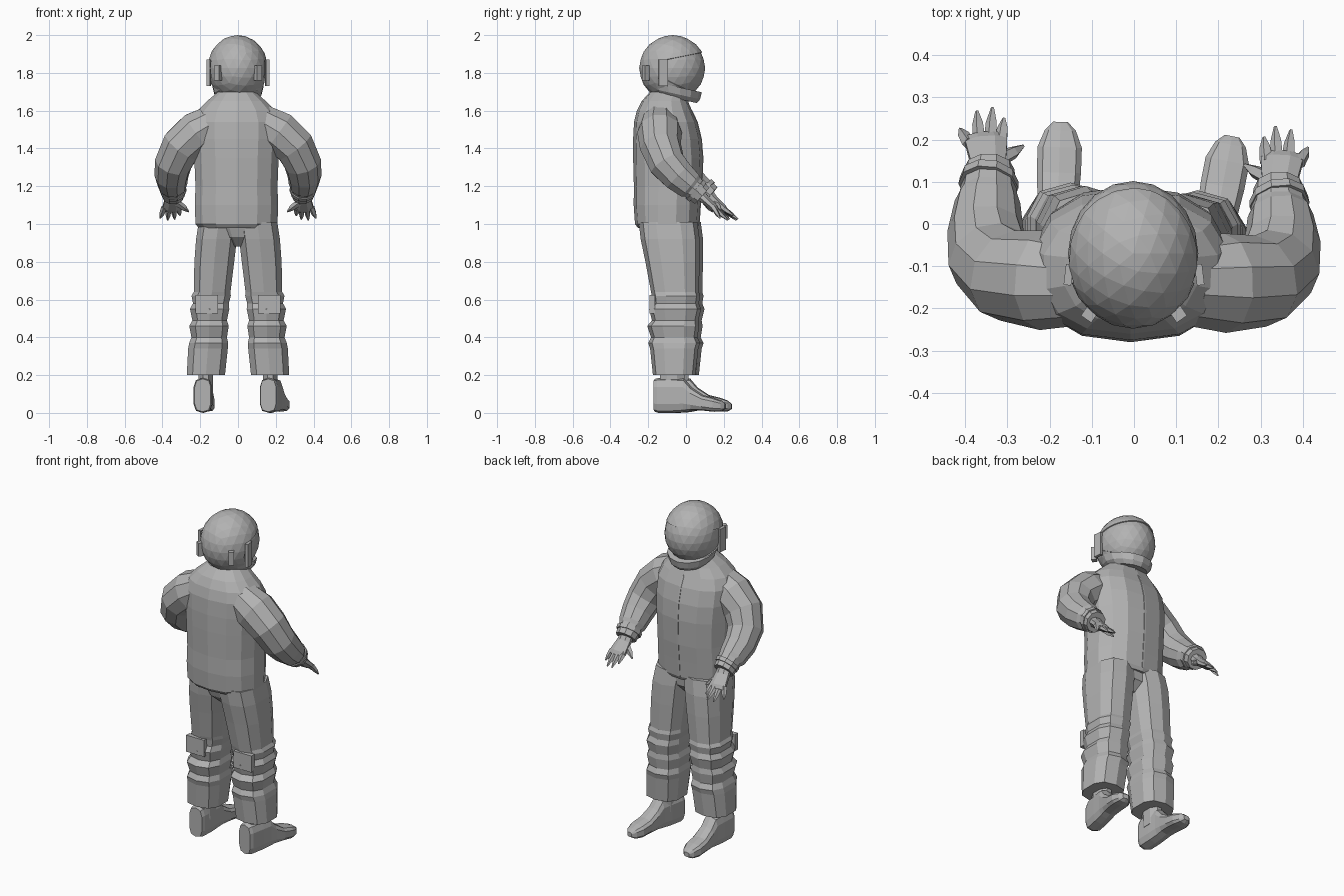
import bpy, bmesh, math
from mathutils import Vector, Matrix

if "Cube" in bpy.data.objects:
    bpy.data.objects.remove(bpy.data.objects["Cube"])

grey = bpy.data.materials.new("plain_grey")
grey.use_nodes = True
grey.diffuse_color = (0.45, 0.45, 0.45, 1)
bsdf = grey.node_tree.nodes["Principled BSDF"]
bsdf.inputs["Base Color"].default_value = (0.45, 0.45, 0.45, 1)
bsdf.inputs["Roughness"].default_value = 0.8

X, Y, Z = Vector((1, 0, 0)), Vector((0, 1, 0)), Vector((0, 0, 1))


def finish(name, bm):
    bmesh.ops.recalc_face_normals(bm, faces=bm.faces)
    mesh = bpy.data.meshes.new(name)
    bm.to_mesh(mesh)
    bm.free()
    mesh.materials.append(grey)
    obj = bpy.data.objects.new(name, mesh)
    bpy.context.collection.objects.link(obj)
    return obj


def loft(name, rings, ref=X, sides=10, power=1.0, axis=None):
    """Skin rings of (centre, radius along ref, radius across) into a closed tube."""
    bm = bmesh.new()
    loops = []
    for i, (c, ru, rv) in enumerate(rings):
        before, after = rings[max(i - 1, 0)][0], rings[min(i + 1, len(rings) - 1)][0]
        t = axis or (Vector(after) - Vector(before)).normalized()
        u = (ref - t * ref.dot(t)).normalized()
        v = t.cross(u)
        loop = []
        for k in range(sides):
            a = math.tau * (k + 0.5) / sides
            ca, sa = math.cos(a), math.sin(a)
            pu = math.copysign(abs(ca) ** power, ca) * ru
            pv = math.copysign(abs(sa) ** power, sa) * rv
            loop.append(bm.verts.new(Vector(c) + u * pu + v * pv))
        loops.append(loop)
    for a, b in zip(loops, loops[1:]):
        for k in range(sides):
            n = (k + 1) % sides
            bm.faces.new((a[k], a[n], b[n], b[k]))
    bm.faces.new(loops[0])
    bm.faces.new(loops[-1])
    return finish(name, bm)


def box(name, centre, size, turn=0.0):
    bm = bmesh.new()
    bmesh.ops.create_cube(bm, size=1, matrix=Matrix.Translation(centre)
                          @ Matrix.Rotation(turn, 4, 'Z') @ Matrix.Diagonal((*size, 1)))
    return finish(name, bm)


# Jacket body: height, half width, back y, front y
body = [(0.98, .205, -.255, .06), (1.0, .222, -.27, .07), (1.1, .225, -.277, .077),
        (1.2, .222, -.276, .085), (1.35, .228, -.28, .09), (1.45, .235, -.28, .082),
        (1.54, .235, -.275, .06), (1.6, .21, -.26, .032), (1.65, .16, -.235, .01),
        (1.7, .1, -.19, 0)]
loft("jacket_body", [((-.008, (b + f) / 2, z), w, (f - b) / 2) for z, w, b, f in body],
     sides=14, power=0.85, axis=Z)
loft("jacket_zip", [((-.005, f - .002, z), .008, .006) for z, w, b, f in body[1:8]],
     sides=4, axis=Z)

# Helmet shell with a face opening cut by three planes
centre = Vector((-.002, -.07, 1.825))
scale = Matrix.Translation(centre) @ Matrix.Diagonal((.16, .178, .175, 1))
planes = [(Vector((0, -.14, 1.8)), Y),
          (Vector((0, -.16, 1.86)), Vector((0, .2, -1)).normalized()),
          (Vector((0, -.16, 1.79)), Vector((0, .5, 1)).normalized())]
bm = bmesh.new()
bmesh.ops.create_icosphere(bm, subdivisions=3, radius=1, matrix=scale)
for point, normal in planes:
    bmesh.ops.bisect_plane(bm, geom=bm.verts[:] + bm.edges[:] + bm.faces[:],
                           plane_co=point, plane_no=normal)
opening = [f for f in bm.faces
           if all((f.calc_center_median() - p).dot(n) > 0 for p, n in planes)]
bmesh.ops.delete(bm, geom=opening, context='FACES')
shell = finish("helmet_shell", bm)
rim = shell.modifiers.new("thickness", 'SOLIDIFY')
rim.thickness = 0.012
rim.offset = -1

# Visor just inside the shell
bm = bmesh.new()
bmesh.ops.create_icosphere(bm, subdivisions=3, radius=.965, matrix=scale)
finish("visor", bm)

# Chin guard, neck and helmet fittings
tilt = Vector((0, .22, 1)).normalized()
loft("helmet_collar", [((0, -.055, 1.665), .105, .115), ((0, -.06, 1.69), .128, .138),
                       ((0, -.065, 1.73), .138, .152)], sides=14, axis=tilt)
loft("neck", [((0, -.09, 1.6), .1, .1), ((0, -.08, 1.72), .09, .1)], axis=Z)
for s, side in ((1, "left"), (-1, "right")):
    box(side + "_rear_clip", (s * .105, -.213, 1.8), (.03, .03, .08), s * .6)
    box(side + "_side_clip", (s * .155, -.12, 1.8), (.018, .05, .14), s * .12)

for s, side in ((1, "left"), (-1, "right")):
    dy = 0 if s > 0 else .045      # the right limbs reach further forward

    def at(x, y, z, shift=1.0):
        return (s * x, y + dy * shift, z)

    # Sleeve, bent at the elbow, with a cuff
    ref = Vector((s * .6, .6, .55)).normalized()
    sleeve = [(.12, -.14, 1.54, .1), (.215, -.14, 1.485, .118), (.3, -.135, 1.41, .11),
              (.343, -.10, 1.32, .1), (.352, -.04, 1.255, .09), (.347, .02, 1.205, .078),
              (.345, .035, 1.195, .068), (.343, .085, 1.15, .06)]
    last = len(sleeve) - 1
    loft(side + "_sleeve", [(at(x, y, z, i / last), r, r)
                            for i, (x, y, z, r) in enumerate(sleeve)], ref, 10)
    loft(side + "_cuff", [(at(.345, .045, 1.185), .074, .07),
                          (at(.343, .062, 1.17), .072, .068)], ref, 10)

    # Hand: flat palm, four spread fingers and a thumb
    loft(side + "_palm", [(at(.343, .07, 1.16), .04, .035), (at(.345, .1, 1.13), .045, .026),
                          (at(.35, .15, 1.085), .054, .022), (at(.352, .165, 1.07), .045, .014)],
         X, 8)
    tips = [(.308, .205, 1.045), (.335, .23, 1.025), (.372, .222, 1.02), (.412, .18, 1.03)]
    for n, tip in enumerate(tips):
        base = Vector(at(.315 + n * .025, .145, 1.088))
        end = Vector(at(*tip))
        loft(f"{side}_finger_{n + 1}", [(base, .017, .016), (base.lerp(end, .6), .014, .012),
                                        (end, .004, .004)], X, 5)
    loft(side + "_thumb", [(at(.325, .105, 1.115), .02, .02), (at(.285, .125, 1.085), .016, .016),
                           (at(.262, .14, 1.065), .004, .004)], Y, 5)

    # Trouser leg with knee and shin folds: height, inner x, outer x, back y, front y
    leg = [(.2, .065, .275, -.175, .05), (.34, .05, .268, -.19, .065),
           (.37, .048, .262, -.2, .075), (.4, .055, .25, -.185, .06),
           (.46, .045, .262, -.205, .07), (.49, .055, .245, -.18, .065),
           (.55, .042, .258, -.195, .08), (.58, .045, .242, -.175, .068),
           (.62, .034, .25, -.18, .075), (.64, .036, .238, -.185, .068),
           (.8, .016, .235, -.215, .072), (.92, .002, .226, -.24, .072),
           (1.01, -.01, .212, -.25, .06)]
    loft(side + "_trouser_leg",
         [(at((i + o) / 2, (b + f) / 2, z, .4), (o - i) / 2, (f - b) / 2)
          for z, i, o, b, f in leg], sides=10, power=0.75, axis=Z)
    # Knee patch on the back of the leg
    box(side + "_leg_pocket", at(.165, -.178, .575, .4), (.12, .03, .1))

    # Boot lofted from heel to toe: distance, half width, sole height, top height
    boot = [(0, .044, .006, .18), (.02, .05, .0, .185), (.1, .05, .0, .185),
            (.16, .048, .004, .182), (.2, .05, .012, .135), (.26, .054, .012, .095),
            (.32, .054, .006, .08), (.36, .038, .008, .065), (.38, .018, .02, .048)]
    shoe = loft(side + "_boot", [((0, d, (lo + hi) / 2), w, (hi - lo) / 2)
                                 for d, w, lo, hi in boot], sides=10, power=0.6, axis=Y)
    shoe.location = (.16, -.165, 0) if s > 0 else (-.187, -.138, 0)
    shoe.rotation_euler.z = math.radians(-11 if s > 0 else -2)
    # Ankle shaft joining boot to trouser
    loft(side + "_ankle", [(at(.172, -.07, .1, .5), .042, .07),
                           (at(.17, -.075, .23, .5), .04, .07)], sides=8, axis=Z)

# Hip section between the legs
loft("trouser_hips", [((0, -.08, .88), .03, .08), ((0, -.085, .93), .12, .13),
                      ((-.005, -.095, 1.02), .2, .15)], sides=12, axis=Z)
